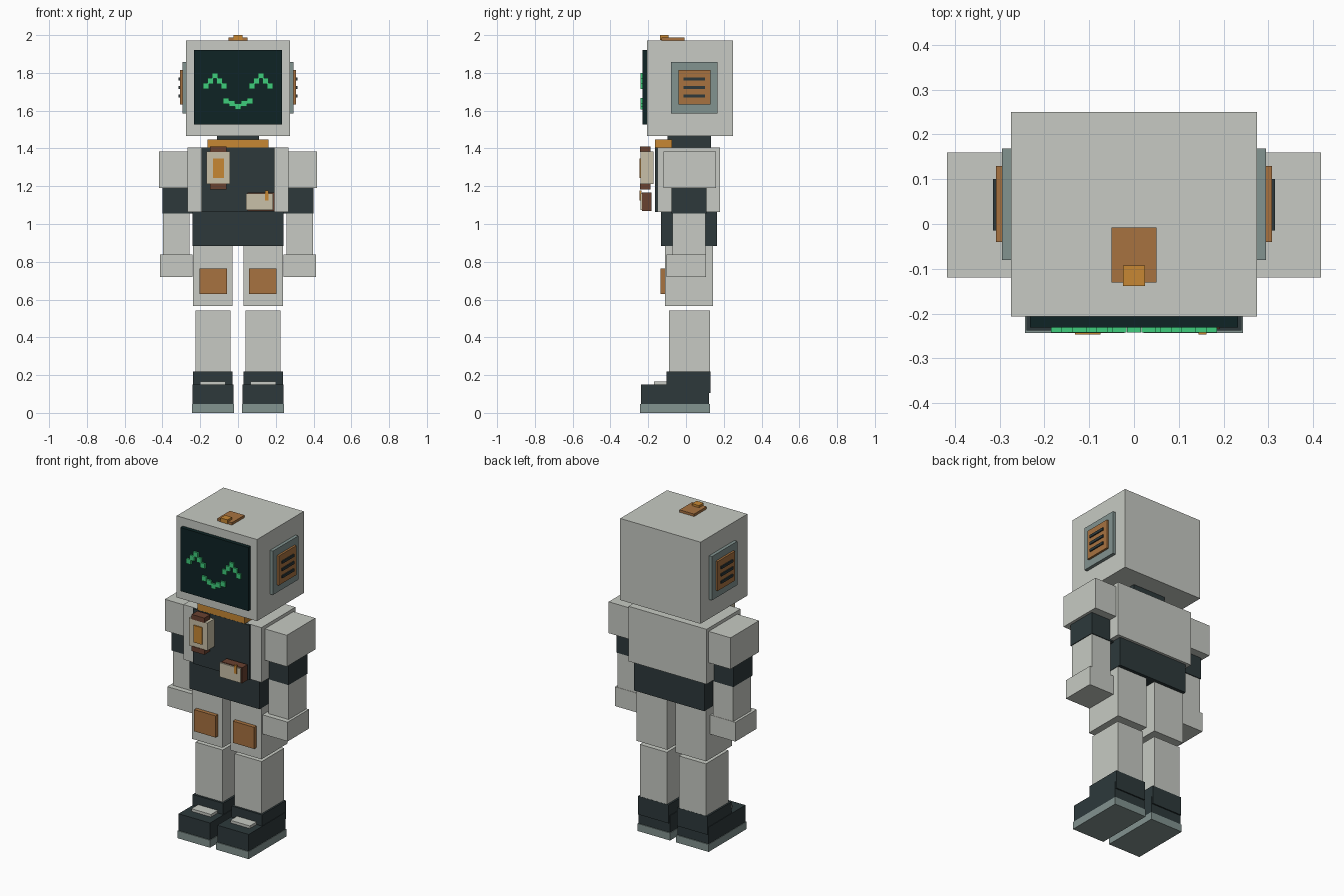
import bpy, bmesh

if "Cube" in bpy.data.objects:
    bpy.data.objects.remove(bpy.data.objects["Cube"])


def linear(c):
    c /= 255
    return c / 12.92 if c <= 0.04045 else ((c + 0.055) / 1.055) ** 2.4


def material(name, r, g, b):
    m = bpy.data.materials.new(name)
    m.diffuse_color = (linear(r), linear(g), linear(b), 1)
    m.use_nodes = True
    m.node_tree.nodes["Principled BSDF"].inputs["Base Color"].default_value = m.diffuse_color
    return m


light = material("light grey", 199, 202, 195)
dark = material("dark slate", 45, 57, 59)
glass = material("screen black", 14, 35, 37)
steel = material("blue grey", 130, 147, 144)
copper = material("copper", 167, 114, 64)
amber = material("amber", 199, 135, 52)
cream = material("cream", 201, 192, 168)
leather = material("dark brown", 105, 65, 48)
green = material("glow green", 62, 204, 124)


def boxes(name, mat, *ranges):
    """One object made of boxes, each given as (x range, y range, z range)."""
    bm = bmesh.new()
    for rng in ranges:
        vs = bmesh.ops.create_cube(bm, size=1)["verts"]
        for v in vs:
            v.co = [(a + b) / 2 + c * (b - a) for (a, b), c in zip(rng, v.co)]
    me = bpy.data.meshes.new(name)
    bm.to_mesh(me)
    bm.free()
    me.materials.append(mat)
    ob = bpy.data.objects.new(name, me)
    bpy.context.collection.objects.link(ob)
    return ob


def pair(name, mat, *ranges):
    """The same boxes on both sides of the body."""
    for side, s in (("left", -1), ("right", 1)):
        boxes(f"{side}_{name}", mat,
              *[(tuple(sorted((s * x[0], s * x[1]))), y, z) for x, y, z in ranges])


def centred(w):
    return (-w, w)


# Head, screen and top button
boxes("head", light, (centred(.275), (-.207, .25), (1.467, 1.972)))
boxes("face_screen", glass, (centred(.232), (-.231, -.2), (1.527, 1.92)))
boxes("head_button_base", copper, (centred(.05), (-.131, -.008), (1.965, 1.987)))
boxes("head_button", amber, (centred(.024), (-.138, -.093), (1.975, 2.0)))

# Pixel eyes and smile
def pixel(x, z):
    h = .0155
    return ((x - h, x + h), (-.242, -.228), (z - h, z + h))

pair("eye", green, *[pixel(.122 + .024 * i, 1.785 - .0275 * abs(i)) for i in range(-2, 3)])
boxes("smile", green, *[pixel(.032 * i, 1.622 + .015 * abs(i)) for i in range(-2, 3)])

# Ear plates with grille slots
pair("ear_plate", steel, ((.27, .295), (-.08, .168), (1.586, 1.857)))
pair("ear_cover", copper, ((.285, .308), (-.04, .13), (1.633, 1.815)))
pair("ear_slots", dark, *[((.3, .315), (-.014, .101), (z - .008, z + .008))
                          for z in (1.677, 1.722, 1.767)])

# Neck and collar
boxes("neck", dark, (centred(.112), (-.097, .132), (1.39, 1.468)))
boxes("collar", amber, (centred(.161), (-.164, -.073), (1.4, 1.447)))

# Torso, chest panel and hips
boxes("torso", light, (centred(.267), (-.152, .18), (1.064, 1.404)))
boxes("chest_panel", dark, (centred(.193), (-.165, -.14), (1.064, 1.404)))
boxes("hips", dark, (centred(.24), (-.132, .164), (.884, 1.066)))

# Chest canister
boxes("canister_body", cream, ((-.168, -.042), (-.24, -.172), (1.212, 1.383)))
boxes("canister_caps", leather,
      ((-.147, -.06), (-.243, -.187), (1.38, 1.41)),
      ((-.147, -.06), (-.243, -.187), (1.183, 1.214)))
boxes("canister_window", amber, ((-.132, -.075), (-.247, -.235), (1.243, 1.348)))

# Notebook with clip
boxes("notebook_cover", leather, ((.05, .192), (-.234, -.182), (1.07, 1.167)))
boxes("notebook_front", cream, ((.043, .185), (-.242, -.23), (1.074, 1.162)))
boxes("notebook_clip", amber, ((.144, .162), (-.247, -.235), (1.125, 1.177)))

# Arms
pair("shoulder", light, ((.2, .417), (-.119, .16), (1.19, 1.384)))
pair("upper_arm", dark, ((.235, .4), (-.077, .109), (1.055, 1.192)))
pair("forearm", light, ((.258, .396), (-.071, .104), (.83, 1.057)))
pair("hand", light, ((.24, .412), (-.103, .106), (.72, .839)))

# Legs
pair("thigh", light, ((.028, .238), (-.111, .144), (.566, .886)))
pair("knee_pad", copper, ((.059, .205), (-.135, -.105), (.63, .764)))
pair("shin", light, ((.041, .226), (-.091, .128), (.215, .541)))

# Boots
pair("boot_ankle", dark, ((.029, .237), (-.104, .129), (.105, .219)))
pair("boot_foot", dark, ((.025, .24), (-.238, .121), (.04, .15)))
pair("boot_sole", steel, ((.021, .243), (-.243, .126), (0, .046)))
pair("boot_strap", light, ((.066, .2), (-.17, -.1), (.145, .166)))
